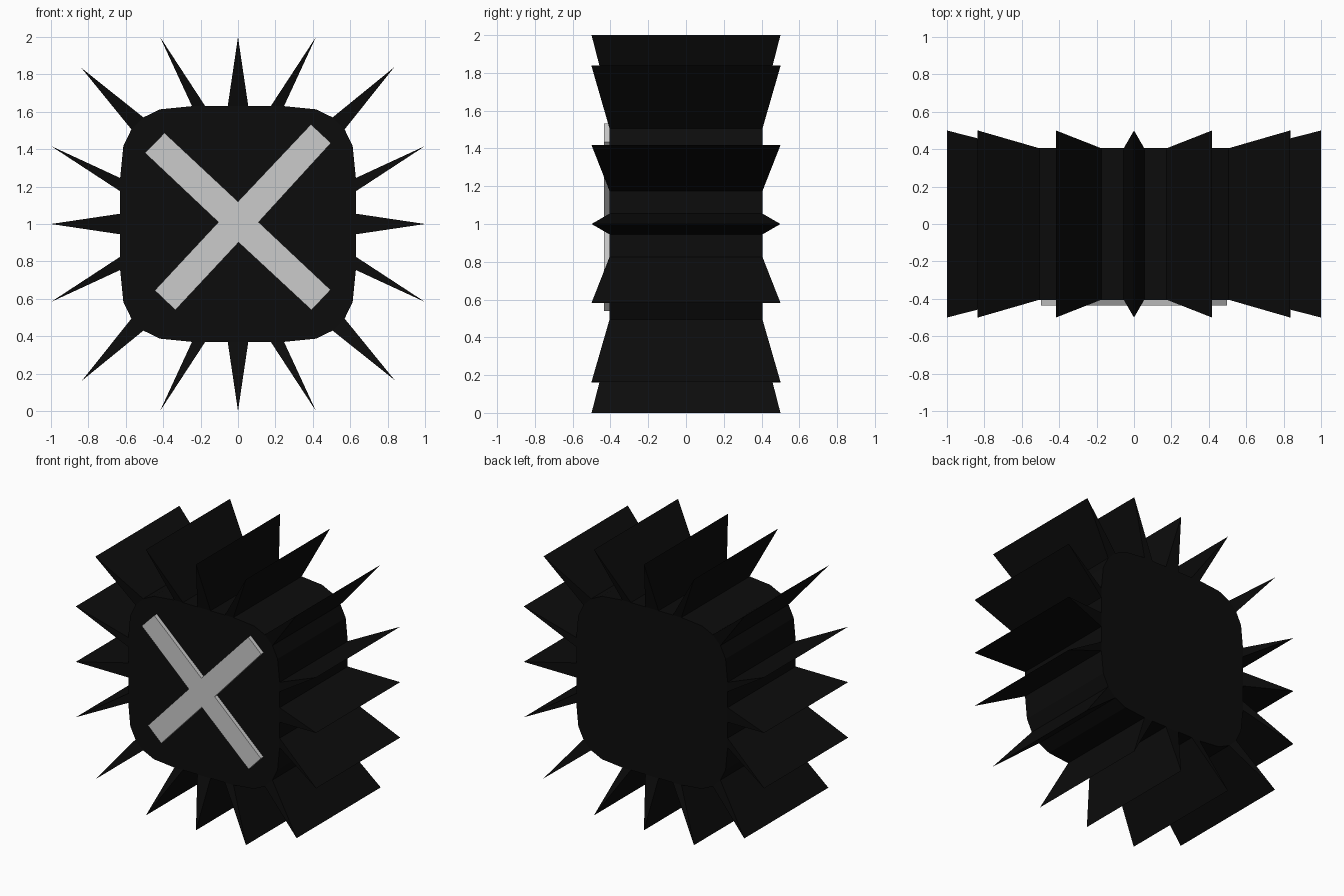
import bpy, bmesh

if "Cube" in bpy.data.objects:
    bpy.data.objects.remove(bpy.data.objects["Cube"])


def make_object(name, bm, color=None):
    bmesh.ops.recalc_face_normals(bm, faces=bm.faces[:])
    mesh = bpy.data.meshes.new(name)
    bm.to_mesh(mesh)
    bm.free()
    obj = bpy.data.objects.new(name, mesh)
    bpy.context.collection.objects.link(obj)
    if color:
        mat = bpy.data.materials.new(name + "_paint")
        mat.diffuse_color = color
        mat.use_nodes = True
        mat.node_tree.nodes["Principled BSDF"].inputs["Base Color"].default_value = mat.diffuse_color
        mesh.materials.append(mat)
    return obj


CZ = 1.0        # height of the body centre
BODY_Y = 0.405  # half depth of the body
TIP_Y = 0.5     # half depth of the spike edges

# Body outline: one eighth, mirrored over the diagonal, then turned four times
eighth = [(0.63, 0.055), (0.63, 0.175), (0.63, 0.246), (0.613, 0.417), (0.57, 0.506)]
quarter = eighth + [(b, a) for a, b in reversed(eighth)]
# Spike tips, keyed by the index of the outline segment they grow from
quarter_tips = {1: (1.0, 0.417), 4: (0.835, 0.838), 7: (0.417, 1.0), 9: (0.0, 1.0)}

outline, tips = [], {}
for turn in range(4):
    def rotate(p):
        for _ in range(turn):
            p = (-p[1], p[0])
        return p
    for i, p in enumerate(quarter):
        if i in quarter_tips:
            tips[len(outline)] = rotate(quarter_tips[i])
        outline.append(rotate(p))

# Spiked body: flat front and back, wall panels either plain or drawn out to an edge
bm = bmesh.new()
front = [bm.verts.new((x, -BODY_Y, CZ + z)) for x, z in outline]
back = [bm.verts.new((x, BODY_Y, CZ + z)) for x, z in outline]
bm.faces.new(front)
bm.faces.new(back)
for i in range(len(outline)):
    j = (i + 1) % len(outline)
    if i in tips:
        x, z = tips[i]
        f = bm.verts.new((x, -TIP_Y, CZ + z))
        b = bm.verts.new((x, TIP_Y, CZ + z))
        bm.faces.new((front[i], f, b, back[i]))
        bm.faces.new((front[j], back[j], b, f))
        bm.faces.new((front[i], front[j], f))
        bm.faces.new((back[i], b, back[j]))
    else:
        bm.faces.new((front[i], front[j], back[j], back[i]))
make_object("spiked_body", bm, (0.0035, 0.0035, 0.0035, 1))

# Raised cross on the front
cross = [(0.0, 1.12), (0.39, 1.533), (0.497, 1.433), (0.11, 1.01),
         (0.495, 0.648), (0.393, 0.54), (0.003, 0.902), (-0.335, 0.54),
         (-0.445, 0.645), (-0.105, 1.01), (-0.497, 1.38), (-0.393, 1.487)]
bm = bmesh.new()
face = bm.faces.new([bm.verts.new((x, -0.435, z)) for x, z in cross])
ret = bmesh.ops.extrude_face_region(bm, geom=[face], use_keep_orig=True)
moved = [v for v in ret["geom"] if isinstance(v, bmesh.types.BMVert)]
bmesh.ops.translate(bm, verts=moved, vec=(0, 0.04, 0))
make_object("front_cross", bm)
